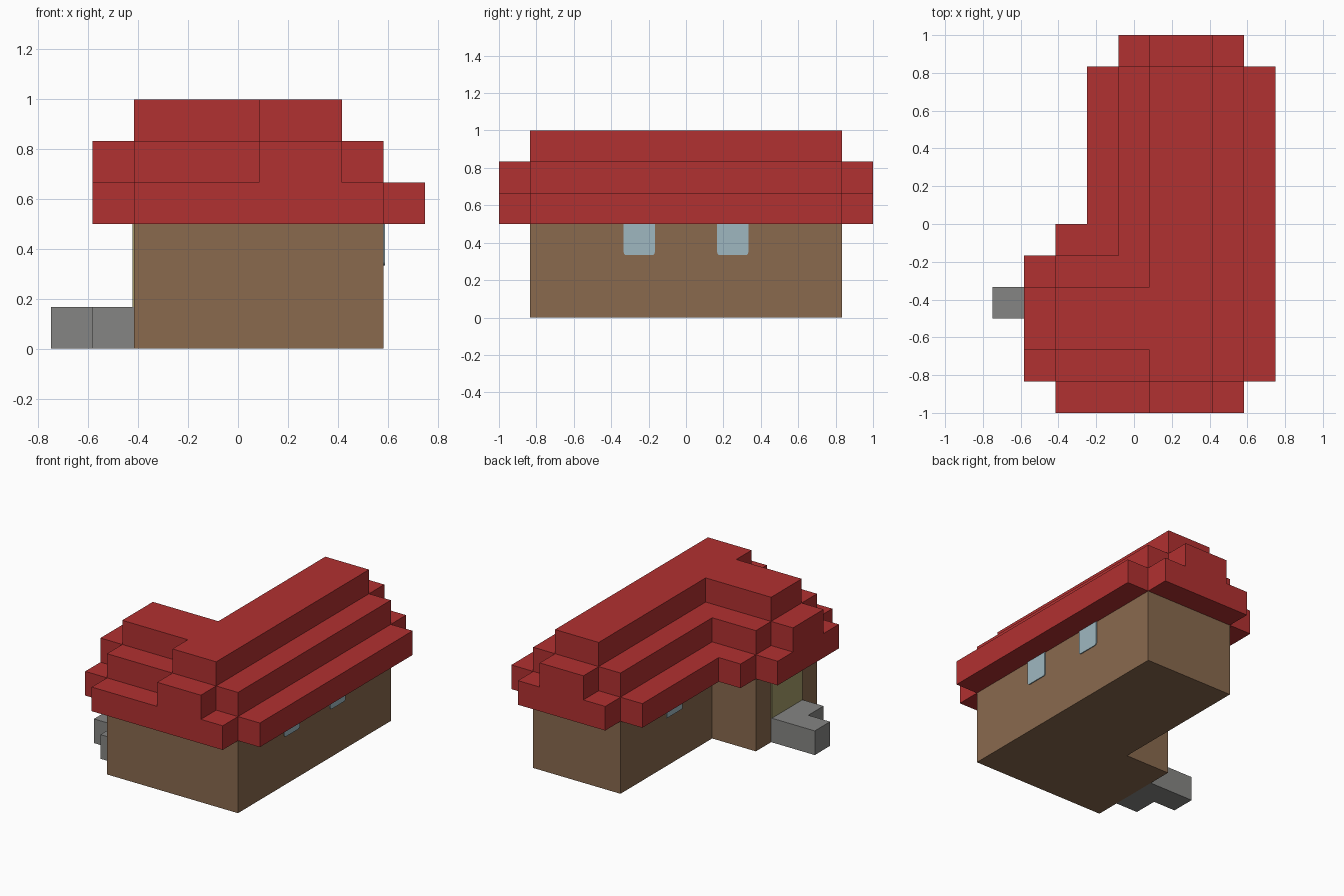
import bpy
import bmesh

if "Cube" in bpy.data.objects:
    bpy.data.objects.remove(bpy.data.objects["Cube"])

# The plan grid: x counts in twelfths, y in sixths; each storey layer is one block high
X, Y, BLOCK = 1 / 12, 1 / 6, 1 / 6


def make_material(name, red, green, blue):
    colour = [(c / 255) ** 2.2 for c in (red, green, blue)] + [1.0]
    material = bpy.data.materials.new(name)
    material.use_nodes = True
    material.diffuse_color = colour
    material.node_tree.nodes["Principled BSDF"].inputs["Base Color"].default_value = colour
    return material


def make_object(name, bm, material):
    bmesh.ops.recalc_face_normals(bm, faces=bm.faces)
    mesh = bpy.data.meshes.new(name)
    bm.to_mesh(mesh)
    bm.free()
    mesh.materials.append(material)
    obj = bpy.data.objects.new(name, mesh)
    bpy.context.collection.objects.link(obj)
    return obj


def extrude_plan(name, outline, bottom, height, material):
    """Raise a plan outline (grid units) into a solid layer."""
    bm = bmesh.new()
    base = bm.faces.new([bm.verts.new((x * X, y * Y, bottom * BLOCK)) for x, y in outline])
    raised = bmesh.ops.extrude_face_region(bm, geom=[base], use_keep_orig=True)
    tops = [v for v in raised["geom"] if isinstance(v, bmesh.types.BMVert)]
    bmesh.ops.translate(bm, verts=tops, vec=(0, 0, height * BLOCK))
    return make_object(name, bm, material)


def wall_plate(name, x, side, y_range, z_range, material, rounding=0.0):
    """Thin plate on an x-facing wall; rounding softens its lower corners."""
    thickness = 0.006
    bm = bmesh.new()
    bmesh.ops.create_cube(bm, size=1)
    for v in bm.verts:
        v.co.x = x * X + side * thickness * (v.co.x + 0.5)
        v.co.y = y_range[v.co.y > 0] * Y
        v.co.z = z_range[v.co.z > 0] * BLOCK
    if rounding:
        low = z_range[0] * BLOCK
        corners = [e for e in bm.edges
                   if all(abs(v.co.z - low) < 0.001 for v in e.verts)
                   and abs(e.verts[0].co.y - e.verts[1].co.y) < 0.001]
        bmesh.ops.bevel(bm, geom=corners, offset=rounding, segments=3,
                        profile=0.5, affect='EDGES')
    return make_object(name, bm, material)


roof_red = make_material("roof red", 176, 52, 52)
wall_brown = make_material("wall brown", 136, 105, 79)
stone_grey = make_material("stone grey", 132, 132, 130)
glass_blue = make_material("glass blue", 157, 182, 191)
door_olive = make_material("door olive", 163, 155, 106)

# L-shaped walls
extrude_plan("walls", [(-5, -5), (7, -5), (7, 5), (-1, 5), (-1, -1), (-5, -1)],
             0, 3, wall_brown)

# Stepped roof, from the eaves to the ridge
eaves = [(-1, 6), (7, 6), (7, 5), (9, 5), (9, -5), (7, -5), (7, -6), (-5, -6),
         (-5, -5), (-7, -5), (-7, -1), (-5, -1), (-5, 0), (-3, 0), (-3, 5), (-1, 5)]
middle = [(1, 6), (5, 6), (5, 5), (7, 5), (7, -5), (5, -5), (5, -6), (1, -6), (1, -5),
          (-5, -5), (-5, -4), (-7, -4), (-7, -2), (-5, -2), (-5, -1), (-1, -1), (-1, 5), (1, 5)]
ridge = [(1, 5), (5, 5), (5, -5), (1, -5), (1, -4), (-5, -4), (-5, -2), (1, -2)]
for level, (name, outline) in enumerate(
        [("roof_eaves", eaves), ("roof_middle", middle), ("roof_ridge", ridge)]):
    extrude_plan(name, outline, 3 + level, 1, roof_red)

# Stone porch and its step
extrude_plan("porch_step", [(-9, -3), (-7, -3), (-7, -4), (-5, -4), (-5, -2), (-9, -2)],
             0, 1, stone_grey)

# Door above the porch
wall_plate("door", -5, -1, (-4, -2), (1, 3), door_olive)

# Windows under the eaves of the long walls
for name, x, side, y in [("front_window", 7, 1, -2), ("rear_window", 7, 1, 1),
                         ("yard_window", -1, -1, 1)]:
    wall_plate(name, x, side, (y, y + 1), (2, 3), glass_blue, rounding=0.015)
